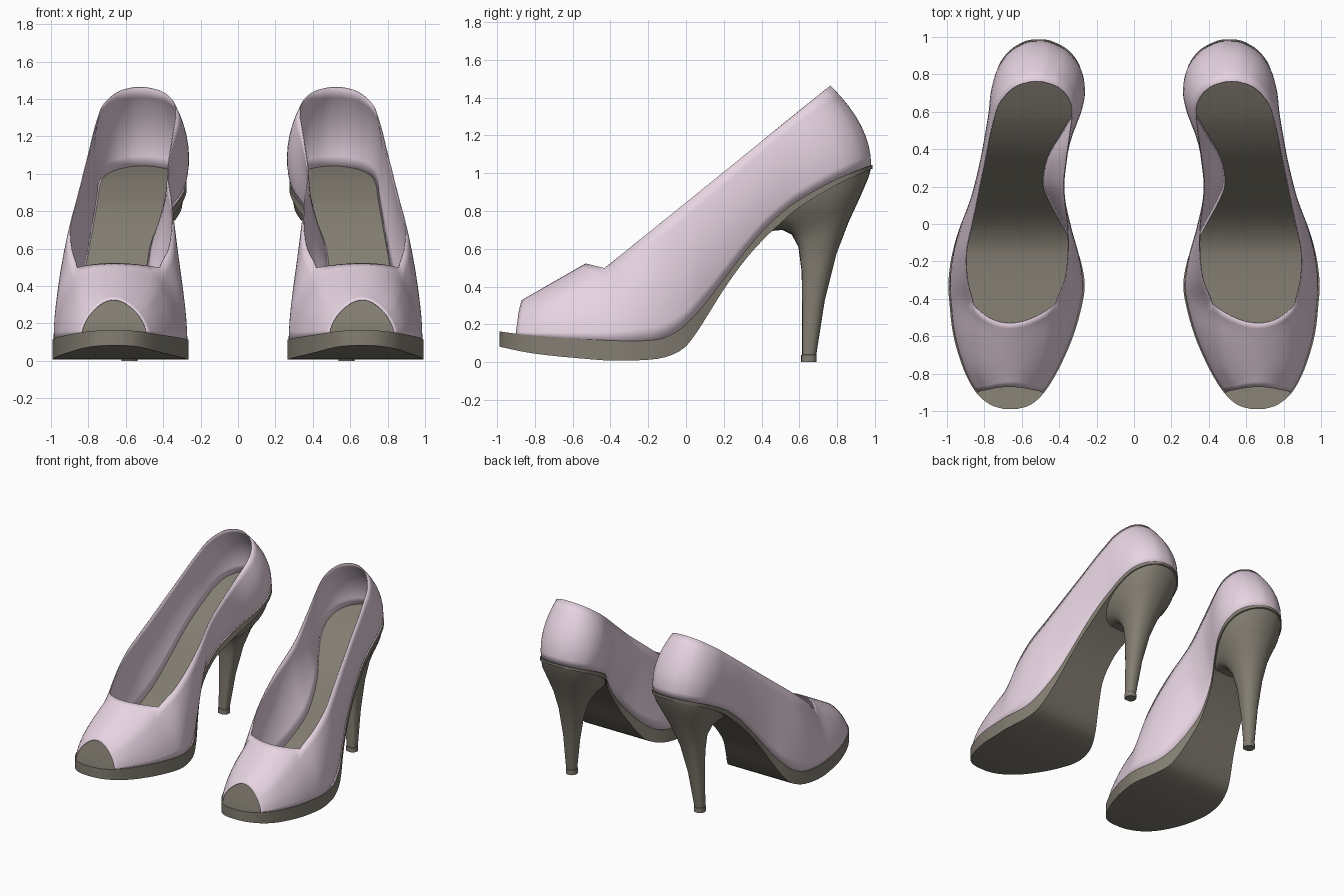
import bpy, bmesh, math
from mathutils import Vector

if "Cube" in bpy.data.objects:
    bpy.data.objects.remove(bpy.data.objects["Cube"])

# Outline of the sole, toe to heel: y, outer x, inner x
SOLE = [(-.988, .70, .62), (-.965, .77, .55), (-.9, .845, .48), (-.78, .91, .405),
        (-.6, .965, .325), (-.42, .987, .275), (-.3, .992, .265), (-.15, .97, .30),
        (0, .925, .375), (.12, .87, .44), (.22, .835, .475), (.36, .80, .45),
        (.5, .775, .37), (.62, .76, .305), (.74, .75, .275), (.85, .722, .292),
        (.93, .662, .352), (.975, .588, .432), (.987, .54, .48)]
# Top edge of the upper, paired with the sole rows from the third on
TOPLINE = [(-.885, .78, .545), (-.77, .835, .485), (-.6, .855, .44), (-.43, .86, .42),
           (-.3, .89, .37), (-.15, .895, .352), (0, .865, .355), (.12, .84, .37),
           (.22, .82, .375), (.34, .795, .362), (.47, .77, .345), (.56, .748, .333),
           (.635, .725, .335), (.695, .682, .365), (.737, .63, .415), (.757, .572, .475),
           (.762, .54, .505)]
# Side profiles of the sole: y, z
TOP_Z = [(-1, .165), (-.8, .14), (-.4, .115), (-.2, .115), (-.1, .135), (0, .20), (.1, .31),
         (.2, .44), (.3, .57), (.4, .69), (.5, .785), (.6, .86), (.8, .97), (1, 1.05)]
BOTTOM_Z = [(-1, .085), (-.8, .045), (-.5, .015), (-.35, .008), (-.15, .018), (-.03, .06),
            (.03, .12), (.1, .225), (.2, .385), (.3, .525), (.4, .64), (.5, .735), (.6, .82),
            (.8, .94), (1, 1.03)]
STEPS = 4


def smooth_rows(rows):
    """Catmull-Rom through rows of numbers."""
    p = [Vector(r) for r in rows]
    out = []
    for i in range(len(p) - 1):
        a, b, c, d = p[max(i - 1, 0)], p[i], p[i + 1], p[min(i + 2, len(p) - 1)]
        for k in range(STEPS):
            t = k / STEPS
            out.append(b + .5 * t * ((c - a) + t * (2 * a - 5 * b + 4 * c - d
                                                    + t * (3 * (b - c) + d - a))))
    return out + [p[-1]]


def lookup(rows, y, col=1):
    for a, b in zip(rows, rows[1:]):
        if y <= b[0]:
            t = max(0, (y - a[0]) / (b[0] - a[0]))
            return a[col] + (b[col] - a[col]) * t
    return rows[-1][col]


sole_rows = smooth_rows(SOLE)
top_rows = smooth_rows(TOPLINE)
top_z = smooth_rows(TOP_Z)
bottom_z = smooth_rows(BOTTOM_Z)


def material(name, color):
    m = bpy.data.materials.new(name)
    m.diffuse_color = (*color, 1)
    m.use_nodes = True
    m.node_tree.nodes["Principled BSDF"].inputs["Base Color"].default_value = m.diffuse_color
    return m


PINK = material("pink", (.80, .66, .76))
TAUPE = material("taupe", (.23, .21, .17))


def grid(bm, rows, closed=False):
    """Quads between successive rows of points; returns the vertex rows."""
    vs = [[bm.verts.new(p) for p in r] for r in rows]
    for a, b in zip(vs, vs[1:]):
        n = len(a)
        for i in range(n if closed else n - 1):
            j = (i + 1) % n
            bm.faces.new((a[i], a[j], b[j], b[i]))
    return vs


def finish(name, bm, mat, angle=40, thickness=0):
    bmesh.ops.remove_doubles(bm, verts=bm.verts, dist=1e-5)
    bmesh.ops.recalc_face_normals(bm, faces=bm.faces)
    me = bpy.data.meshes.new(name)
    bm.to_mesh(me)
    bm.free()
    me.materials.append(mat)
    me.shade_smooth()
    me.set_sharp_from_angle(angle=math.radians(angle))
    ob = bpy.data.objects.new(name, me)
    bpy.context.collection.objects.link(ob)
    if thickness:
        s = ob.modifiers.new("thickness", 'SOLIDIFY')
        s.thickness = thickness
        s.offset = 0
    ob.modifiers.new("pair", 'MIRROR').use_mirror_merge = False
    return ob


# Soles: curved slab, each row a rectangle across the shoe
bm = bmesh.new()
rows = []
for y, xo, xi in sole_rows:
    zt, zb = lookup(top_z, y), lookup(bottom_z, y)
    rows.append([(xo, y, zt), (xi, y, zt), (xi, y, zb), (xo, y, zb)])
vs = grid(bm, rows, closed=True)
bm.faces.new(vs[0])
bm.faces.new(vs[-1])
finish("sole", bm, TAUPE)

# Uppers: side walls that bulge from sole edge to top edge
M = 8
outer, inner = [], []
for (y, xo, xi), (ty, txo, txi) in zip(sole_rows[2 * STEPS:], top_rows):
    tz = max(.845 + .81 * ty, .26 + (ty + .885) * .48)
    mid = Vector(((xo + xi) / 2, min(y, .7), 0))
    heel = min(1, max(0, (y - .4) / .6))
    toe = min(1, max(0, (-.5 - y) / .4))
    for wall, bx, tx in ((outer, xo, txo), (inner, xi, txi)):
        out = (Vector((bx, y, 0)) - mid).normalized()
        amp = .1 - .06 * toe + .12 * (heel ** 3 if wall is outer else heel)
        base = Vector((bx, y, lookup(top_z, y) - .004)) - out * .01
        tip = Vector((tx, ty, tz))
        wall.append([base.lerp(tip, k / M) + out * amp * (k / M) * (1 - k / M)
                     for k in range(M + 1)])
bm = bmesh.new()
grid(bm, outer)
grid(bm, inner)
grid(bm, [outer[-1], inner[-1]])
# Vamp: arches joining the two walls over the toes
n = 3 * STEPS
arches = []
for i in range(n + 1):
    a, b, t = outer[i][-1], inner[i][-1], i / n
    crown = Vector((.665, -.87 + .34 * t, .325 + .195 * t)) - (a + b) / 2
    arches.append([a.lerp(b, s / 12) + crown * 4 * (s / 12) * (1 - s / 12) for s in range(13)])
grid(bm, arches)
finish("upper", bm, PINK, 50, .006)

# Heels: tilted rings (front y, front z, back y, back z, half width, centre x), seat to tip
RINGS = [(.45, .70, .98, 1.03, .24, .513), (.51, .70, .965, .975, .215, .515),
         (.56, .675, .92, .87, .17, .522), (.595, .61, .86, .74, .125, .532),
         (.612, .48, .795, .57, .088, .548), (.615, .28, .735, .33, .06, .565),
         (.615, .04, .69, .04, .04, .58), (.61, .038, .692, .038, .043, .58),
         (.61, 0, .692, 0, .043, .58)]
bm = bmesh.new()
rows = []
N = 32
for level, (yf, zf, yb, zb, hw, cx) in enumerate(RINGS):
    ring = []
    for k in range(N):
        a = 2 * math.pi * k / N
        t = (1 - math.cos(a)) / 2
        y = yf + (yb - yf) * t
        s = math.sin(a)
        x = cx + math.copysign(hw * abs(s) ** (.5 if t < .5 else .9), s)
        z = zf + (zb - zf) * t
        if level < 3:  # stay inside the sole outline
            gap = .008 + .012 * level
            x = min(max(x, lookup(sole_rows, y, 2) + gap), lookup(sole_rows, y, 1) - gap)
        if level == 0:  # seat follows the underside of the sole
            z = lookup(bottom_z, y) + .005
        ring.append((x, y, z))
    rows.append(ring)
vs = grid(bm, rows, closed=True)
bm.faces.new(vs[0])
bm.faces.new(vs[-1])
finish("heel", bm, TAUPE)
